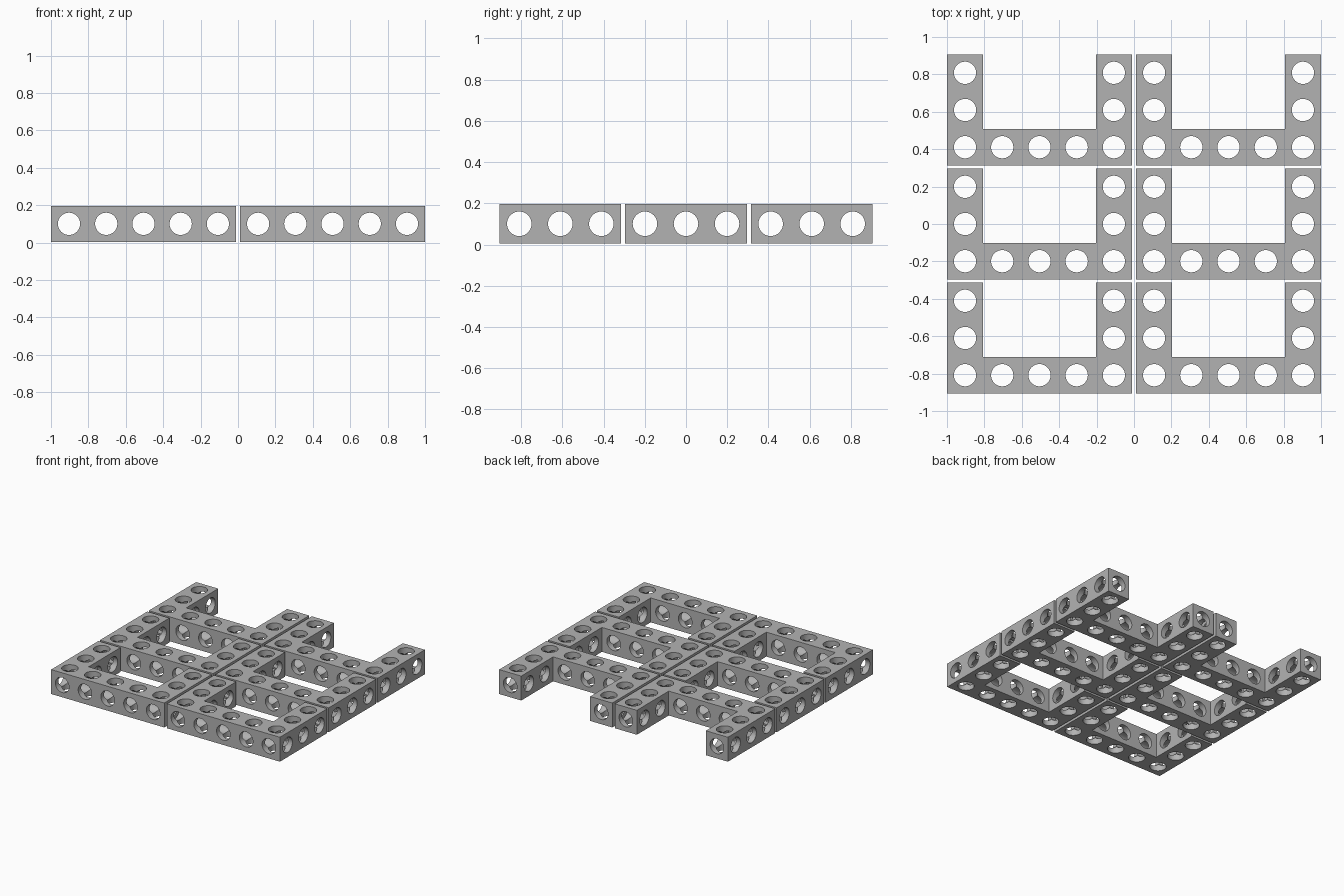
import bpy, bmesh, math
from mathutils import Matrix, Vector

if "Cube" in bpy.data.objects:
    bpy.data.objects.remove(bpy.data.objects["Cube"])

CELL = 0.199      # hole spacing
W = 0.193         # bar thickness
R = 0.0595        # hole radius
Z0 = 0.004        # underside height
LX, LY = 4 * CELL + W, 2 * CELL + W
PITCH_X, PITCH_Y = 2 - LX, (1.81 - LY) / 2

grey = bpy.data.materials.new("grey plastic")
grey.diffuse_color = (0.45, 0.45, 0.45, 1)
grey.use_nodes = True
grey.node_tree.nodes["Principled BSDF"].inputs["Base Color"].default_value = grey.diffuse_color


def make_object(name, bm):
    mesh = bpy.data.meshes.new(name)
    bm.normal_update()
    bm.to_mesh(mesh)
    bm.free()
    mesh.materials.append(grey)
    ob = bpy.data.objects.new(name, mesh)
    bpy.context.collection.objects.link(ob)
    return ob


# U-shaped body, extruded from its outline
def u_body():
    bm = bmesh.new()
    h = LX / 2
    outline = [(-h, 0), (h, 0), (h, LY), (h - W, LY), (h - W, W),
               (-h + W, W), (-h + W, LY), (-h, LY)]
    face = bm.faces.new([bm.verts.new((x, y, 0)) for x, y in outline])
    ext = bmesh.ops.extrude_face_region(bm, geom=[face])
    top = [v for v in ext["geom"] if isinstance(v, bmesh.types.BMVert)]
    bmesh.ops.translate(bm, verts=top, vec=(0, 0, W))
    bmesh.ops.recalc_face_normals(bm, faces=bm.faces)
    return make_object("u_bracket", bm)


# Parallel drill cylinders along one axis
def drills(name, axis, centres):
    bm = bmesh.new()
    turn = Vector((0, 0, 1)).rotation_difference(Vector(axis)).to_matrix().to_4x4()
    for c in centres:
        bmesh.ops.create_cone(bm, cap_ends=True, segments=40, radius1=R, radius2=R,
                              depth=3, matrix=Matrix.Translation(c) @ turn)
    ob = make_object(name, bm)
    ob.hide_render = True
    return ob


cols = [(i - 2) * CELL for i in range(5)]
rows = [W / 2 + j * CELL for j in range(3)]
mid = W / 2
cutters = [
    drills("drill_vertical", (0, 0, 1),
           [(x, y, mid) for i, x in enumerate(cols) for j, y in enumerate(rows)
            if j == 0 or i in (0, 4)]),
    drills("drill_lengthwise", (0, 1, 0), [(x, 0, mid) for x in cols]),
    drills("drill_crosswise", (1, 0, 0), [(0, y, mid) for y in rows]),
]

body = u_body()
for c in cutters:
    mod = body.modifiers.new("holes", 'BOOLEAN')
    mod.operation = 'DIFFERENCE'
    mod.solver = 'EXACT'
    mod.object = c
bpy.context.view_layer.update()
deps = bpy.context.evaluated_depsgraph_get()
drilled = bpy.data.meshes.new_from_object(body.evaluated_get(deps))
body.modifiers.clear()
body.data = drilled
for c in cutters:
    bpy.data.objects.remove(c)

# Smooth hole walls, sharp edges
bpy.ops.object.select_all(action='DESELECT')
body.select_set(True)
bpy.context.view_layer.objects.active = body
bpy.ops.object.shade_smooth_by_angle(angle=math.radians(30))

# Six brackets in a 2 x 3 layout
for i in range(2):
    for j in range(3):
        ob = body if (i, j) == (0, 0) else body.copy()
        if ob is not body:
            bpy.context.collection.objects.link(ob)
        ob.name = f"u_bracket_{i + 1}_{j + 1}"
        ob.location = ((i - 0.5) * PITCH_X, -0.905 + j * PITCH_Y, Z0)
